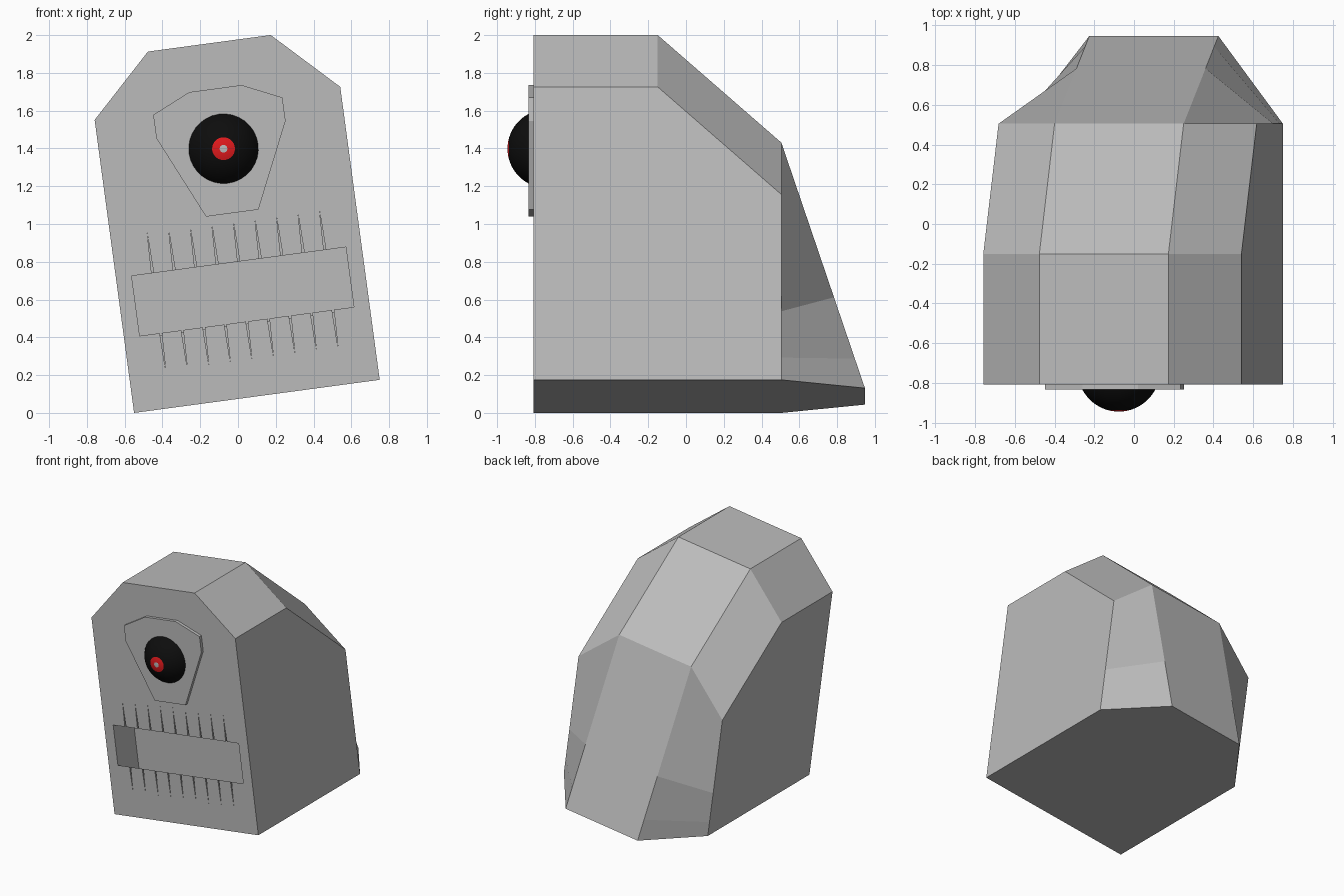
import bpy, bmesh, math
from mathutils import Matrix, Vector

if "Cube" in bpy.data.objects:
    bpy.data.objects.remove(bpy.data.objects["Cube"])

# whole model leans sideways about the y axis
LEAN = Matrix.Translation((0.1, 0, 0.0875)) @ Matrix.Rotation(-math.radians(7.67), 4, 'Y')
FRONT, MID, REAR, END = -0.808, -0.15, 0.505, 0.947


def material(name, rgb):
    m = bpy.data.materials.new(name)
    m.diffuse_color = (*rgb, 1)
    m.use_nodes = True
    m.node_tree.nodes["Principled BSDF"].inputs["Base Color"].default_value = m.diffuse_color
    return m


GREY = material("stone_grey", (0.5, 0.5, 0.5))
BLACK = material("eye_black", (0.004, 0.004, 0.004))
RED = material("iris_red", (0.75, 0.01, 0.012))


def finish(name, bm, *mats):
    bmesh.ops.recalc_face_normals(bm, faces=bm.faces[:])
    bm.transform(LEAN)
    me = bpy.data.meshes.new(name)
    bm.to_mesh(me)
    bm.free()
    for m in mats:
        me.materials.append(m)
    ob = bpy.data.objects.new(name, me)
    bpy.context.collection.objects.link(ob)
    return ob


def prism(bm, front, y0, y1, back=None):
    a = [bm.verts.new((u, y0, v)) for u, v in front]
    b = [bm.verts.new((u, y1, v)) for u, v in (back or front)]
    bm.faces.new(a)
    bm.faces.new(b[::-1])
    for i in range(len(a)):
        j = (i + 1) % len(a)
        bm.faces.new((a[j], a[i], b[i], b[j]))


# body: three chamfered sections closing to a low rear edge
W, T = 0.656, 0.328
bm = bmesh.new()


def section(y, drop):
    s, t = 1.565 - drop, 1.886 - drop
    pts = [(-W, 0), (W, 0), (W, s), (T, t), (-T, t), (-W, s)]
    return [bm.verts.new((u, y, v)) for u, v in pts]


f, m, r = section(FRONT, 0), section(MID, 0), section(REAR, 0.575)
bm.faces.new(f)
bands = (0.63, 0.88)
end = {s: bm.verts.new((s * T, END, 0)) for s in (-1, 1)}
outer, inner = {}, {}
for s, low, sh, top in ((1, r[1], r[2], r[3]), (-1, r[0], r[5], r[4])):
    outer[s] = [sh] + [bm.verts.new(sh.co.lerp(low.co, t)) for t in bands] + [low]
    inner[s] = [top] + [bm.verts.new(top.co.lerp(end[s].co, t)) for t in bands] + [end[s]]
for i in range(6):
    j = (i + 1) % 6
    bm.faces.new((f[j], f[i], m[i], m[j]))
    if i == 1:
        bm.faces.new([m[2], m[1]] + outer[1][::-1])
    elif i == 5:
        bm.faces.new([m[0], m[5]] + outer[-1])
    else:
        bm.faces.new((m[j], m[i], r[i], r[j]))
bm.faces.new((r[1], r[0], end[-1], end[1]))
bm.faces.new(inner[1] + inner[-1][::-1])
for k in range(3):
    o, n = outer[1], inner[1]
    bm.faces.new((n[k], o[k], o[k + 1], n[k + 1]))
    o, n = outer[-1], inner[-1]
    bm.faces.new((o[k], n[k], n[k + 1], o[k + 1]))
body = finish("body", bm, GREY)

# mouth recess, its floor falling away inwards
MU, LO, HI = 0.572, 0.412, 0.72
bm = bmesh.new()
prism(bm, [(-MU, LO), (MU, LO), (MU, HI), (-MU, HI)], FRONT - 0.02, FRONT + 0.25,
      [(-MU, LO - 0.16), (MU, LO - 0.16), (MU, HI), (-MU, HI)])
mouth = finish("mouth_cutter", bm, GREY)

# tapering slits above and below the mouth
bm = bmesh.new()
for i in range(9):
    u = -0.46 + 0.115 * i
    for base, d in ((LO, -1), (HI, 1)):
        prism(bm, [(u - 0.006, base - 0.01 * d), (u + 0.006, base - 0.01 * d),
                   (u, base + 0.215 * d)], FRONT - 0.02, FRONT + 0.02)
slits = finish("slit_cutter", bm, GREY)

bpy.context.view_layer.objects.active = body
for cutter in (mouth, slits):
    cutter.hide_render = True
    mod = body.modifiers.new("cut", 'BOOLEAN')
    mod.operation, mod.solver, mod.object = 'DIFFERENCE', 'EXACT', cutter
    bpy.ops.object.modifier_apply(modifier=mod.name)
    bpy.data.objects.remove(cutter)

# eye surround plate
half = [(0.14, 0.979), (0.345, 1.425), (0.345, 1.55), (0.14, 1.644)]
bm = bmesh.new()
prism(bm, half + [(-u, v) for u, v in half[::-1]], FRONT - 0.025, FRONT + 0.01)
finish("eye_plate", bm, GREY)

# eyeball with pole facing front; iris and glint are the rings round the pole
R = 0.208
bm = bmesh.new()
bmesh.ops.create_uvsphere(bm, u_segments=32, v_segments=32, radius=R)
for face in bm.faces:
    c = face.calc_center_median()
    ang = math.acos(max(-1, min(1, c.z / c.length)))
    face.material_index = 2 if ang < 0.095 else 1 if ang < 0.29 else 0
    face.smooth = True
bm.transform(Matrix.Translation((0, -0.945 + R, 1.323)) @ Matrix.Rotation(math.pi / 2, 4, 'X'))
finish("eyeball", bm, BLACK, RED, GREY)
